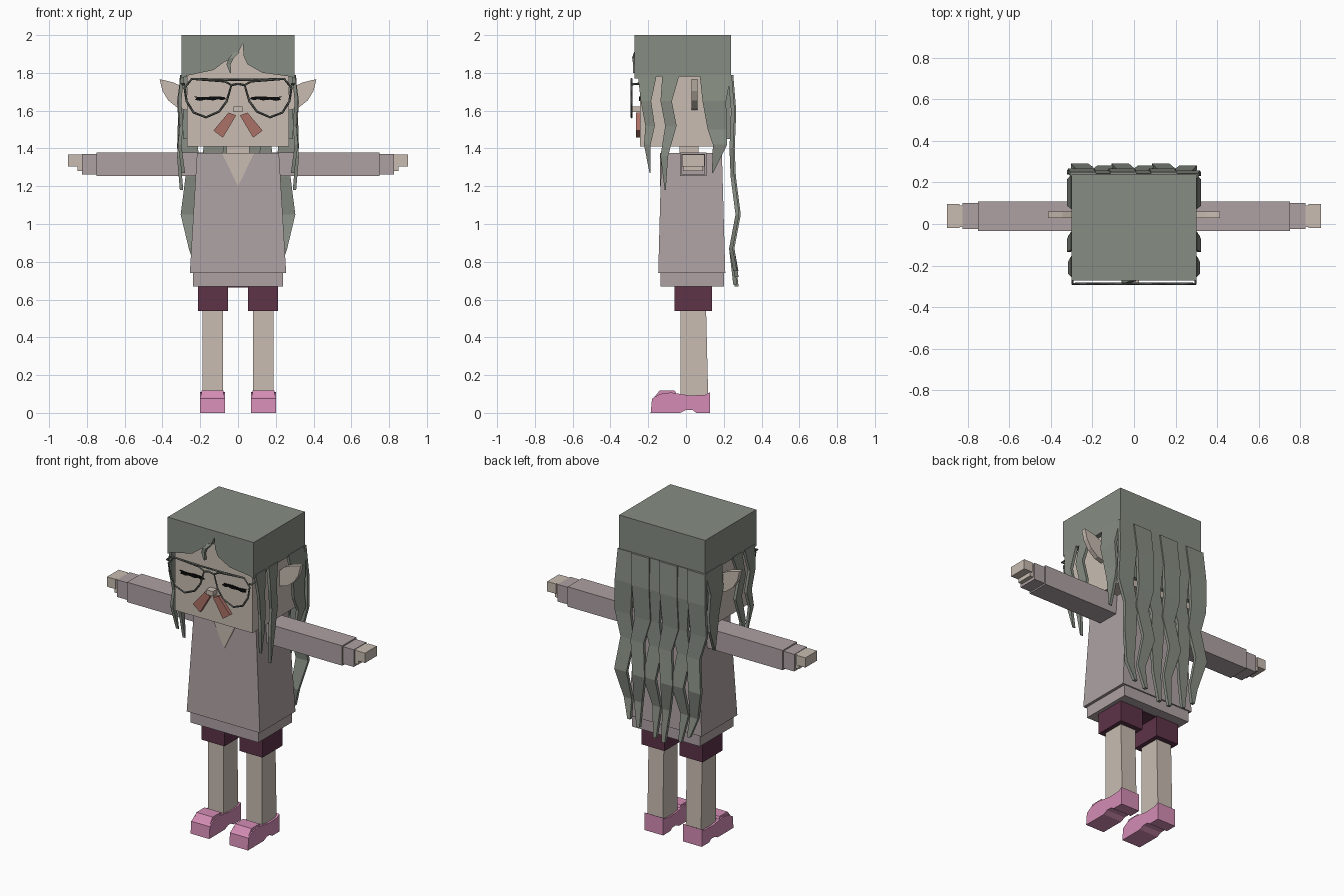
import bpy
import bmesh
from mathutils import Vector

cube = bpy.data.objects.get("Cube")
if cube:
    bpy.data.objects.remove(cube, do_unlink=True)


def material(name, r, g, b):
    m = bpy.data.materials.new(name)
    m.use_nodes = True
    m.diffuse_color = (r, g, b, 1)
    bsdf = m.node_tree.nodes["Principled BSDF"]
    bsdf.inputs["Base Color"].default_value = (r, g, b, 1)
    bsdf.inputs["Roughness"].default_value = 0.9
    return m


HAIR = material("grey_green_hair", .24, .264, .225)
SKIN = material("pale_skin", .58, .505, .44)
KNIT = material("mauve_knit", .42, .358, .367)
PINK = material("pink_shoe", .66, .265, .46)
PLUM = material("plum_cloth", .11, .033, .064)
RED = material("dusty_red", .41, .165, .135)
BLACK = material("black", .003, .003, .003)
METAL = material("dark_frame", .085, .095, .085)


def finish(name, bm, mat):
    bmesh.ops.recalc_face_normals(bm, faces=bm.faces)
    mesh = bpy.data.meshes.new(name)
    bm.to_mesh(mesh)
    bm.free()
    mesh.materials.append(mat)
    ob = bpy.data.objects.new(name, mesh)
    bpy.context.collection.objects.link(ob)
    return ob


def loft(name, rings, mat):
    """Skin a closed solid through rings of equal vertex count."""
    bm = bmesh.new()
    loops = [[bm.verts.new(p) for p in ring] for ring in rings]
    n = len(loops[0])
    for a, b in zip(loops, loops[1:]):
        for i in range(n):
            j = (i + 1) % n
            bm.faces.new((a[i], a[j], b[j], b[i]))
    bm.faces.new(loops[0])
    bm.faces.new(loops[-1])
    return finish(name, bm, mat)


def rect(x0, x1, y0, y1, z):
    return [(x0, y0, z), (x1, y0, z), (x1, y1, z), (x0, y1, z)]


def box(name, x0, x1, y0, y1, z0, z1, mat):
    return loft(name, [rect(x0, x1, y0, y1, z0), rect(x0, x1, y0, y1, z1)], mat)


def plate(name, pts, y0, y1, mat, s=1):
    """Extrude an (x, z) outline along y."""
    return loft(name, [[(s * x, y, z) for x, z in pts] for y in (y0, y1)], mat)


def strand(name, path, side, thick=.018):
    """Flat lock of hair; path holds (across, depth, z, width)."""
    rings = []
    for a, d, z, w in path:
        ring = []
        for u, v in ((-1, 0), (1, 0), (1, 1), (-1, 1)):
            across, depth = a + u * w / 2, d + v * thick
            ring.append((side * depth, across, z) if side else (across, depth, z))
        rings.append(ring)
    return loft(name, rings, HAIR)


def wire(name, pts, closed=False):
    """Thin square wire turned into a mesh."""
    cu = bpy.data.curves.new(name, "CURVE")
    cu.dimensions = "3D"
    cu.bevel_depth = .006
    cu.bevel_resolution = 0
    cu.use_fill_caps = True
    sp = cu.splines.new("POLY")
    sp.points.add(len(pts) - 1)
    for p, co in zip(sp.points, pts):
        p.co = (*co, 1)
    sp.use_cyclic_u = closed
    cu.materials.append(METAL)
    ob = bpy.data.objects.new(name, cu)
    bpy.context.collection.objects.link(ob)
    bpy.ops.object.select_all(action="DESELECT")
    ob.select_set(True)
    bpy.context.view_layer.objects.active = ob
    bpy.ops.object.convert(target="MESH")


# Head, neck and hair cap
box("head", -.27, .27, -.243, .21, 1.41, 1.97, SKIN)
box("neck", -.06, .06, -.035, .065, 1.36, 1.42, SKIN)
box("hair_cap", -.3, .3, -.235, .237, 1.78, 2, HAIR)
plate("fringe", [(-.3, 2), (-.3, 1.77), (-.27, 1.785), (-.13, 1.815), (-.07, 1.86),
                 (-.03, 1.87), (0, 1.905), (.025, 1.955), (.03, 1.89), (.05, 1.845),
                 (.13, 1.8), (.28, 1.78), (.3, 1.77), (.3, 2)], -.272, -.235, HAIR)
strand("fringe_lock", [(-.005, -.275, 1.91, .03), (-.035, -.285, 1.88, .025),
                       (-.05, -.28, 1.845, .022), (-.04, -.28, 1.8, .006)], 0)

# Torso and clothing
loft("sweater", [rect(-.255, .255, -.147, .208, .74),
                 rect(-.217, .217, -.13, .19, 1.375)], KNIT)
box("sweater_hem", -.237, .237, -.135, .2, .67, .745, KNIT)
plate("neckline", [(-.085, 1.375), (0, 1.2), (.085, 1.375)], -.138, -.129, SKIN)
box("hips", -.06, .06, -.05, .13, .665, .7, PLUM)

SIDE_LOCKS = {
    "front": [(-.205, .285, 1.79, .1), (-.212, .3, 1.65, .055), (-.19, .29, 1.52, .05),
              (-.205, .3, 1.42, .035), (-.19, .28, 1.27, .006)],
    "middle": [(-.08, .285, 1.79, .09), (-.105, .305, 1.65, .06), (-.08, .295, 1.52, .06),
               (-.115, .305, 1.36, .04), (-.11, .29, 1.18, .006)],
    "rear": [(.155, .285, 1.79, .165), (.15, .305, 1.65, .125), (.165, .295, 1.5, .1),
             (.18, .305, 1.42, .075), (.14, .285, 1.27, .006)],
}

SHOE = [(-.187, 0), (-.03, 0), (0, .015), (.035, .015), (.055, 0), (.128, 0),
        (.128, .11), (.1, .095), (.02, .092), (-.03, .1), (-.08, .108),
        (-.14, .1), (-.18, .075)]

LENS = [(.035, 1.735), (.06, 1.65), (.1, 1.595), (.17, 1.565), (.235, 1.59),
        (.272, 1.65), (.283, 1.72), (.245, 1.768), (.07, 1.755)]

LASH = [(.062, 1.662), (.085, 1.655), (.105, 1.661), (.13, 1.654), (.17, 1.658),
        (.2, 1.652), (.228, 1.657), (.22, 1.668), (.235, 1.675), (.18, 1.671),
        (.13, 1.676), (.075, 1.673)]

EAR = [(.26, 1.69), (.3, 1.73), (.345, 1.75), (.415, 1.767), (.4, 1.705),
       (.37, 1.655), (.32, 1.615), (.26, 1.6)]

for s, side in ((1, "left"), (-1, "right")):
    def pair(x0, x1):
        return sorted((s * x0, s * x1))

    # Arms
    box(side + "_sleeve", *pair(.18, .75), -.033, .108, 1.253, 1.378, KNIT)
    box(side + "_cuff", *pair(.74, .825), -.025, .1, 1.262, 1.37, KNIT)
    box(side + "_palm", *pair(.82, .85), -.015, .09, 1.28, 1.367, SKIN)
    box(side + "_fingers", *pair(.84, .9), -.02, .097, 1.305, 1.367, SKIN)

    # Legs and shoes
    box(side + "_shorts", *pair(.053, .213), -.06, .138, .54, .68, PLUM)
    a, b = pair(.08, .187)
    loft(side + "_leg", [rect(a, b, -.03, .118, .06), rect(a, b, -.03, .106, .56)], SKIN)
    loft(side + "_shoe", [[(x, y, z) for y, z in SHOE] for x in pair(.07, .2)], PINK)
    a, b = pair(.078, .192)
    loft(side + "_shoe_upper", [rect(a, b, -.17, -.04, .08),
                                rect(a, b, -.14, -.06, .118)], PINK)

    # Face
    plate(side + "_ear", EAR, .03, .06, SKIN, s)
    plate(side + "_closed_eye", LASH, -.25, -.242, BLACK, s)
    plate(side + "_moustache", [(.01, 1.575), (.05, 1.59), (.13, 1.495), (.08, 1.457)],
          -.265, -.24, RED, s)
    wire(side + "_lens_rim", [(s * x, -.288, z) for x, z in LENS], True)
    wire(side + "_temple", [(s * .28, -.288, 1.74), (s * .296, -.288, 1.74),
                            (s * .296, -.2, 1.745)])

    # Hair at the temples
    for name, path in SIDE_LOCKS.items():
        strand(f"{side}_{name}_lock", path, s)

# Nose and bridge of the glasses
box("nose", -.024, .024, -.285, -.24, 1.592, 1.622, SKIN)
wire("bridge", [(-.037, -.288, 1.735), (0, -.288, 1.742), (.037, -.288, 1.735)])
wire("brow_bar", [(-.245, -.288, 1.768), (-.07, -.288, 1.763), (.07, -.288, 1.763),
                  (.245, -.288, 1.768)])

# Long back hair: a sheet that breaks into wavy locks
box("back_hair", -.29, .29, .2, .236, 1.45, 1.79, HAIR)
HEIGHTS = (1.79, 1.6, 1.4, 1.25, 1.05, .87)
WIDTHS = (.125, .12, .11, .09, .085, .055)
DEPTHS = (.222, .238, .23, .236, .262, .228)
SWAY = (0, .012, .022, -.012, .016, -.012)
LOCKS = [(.245, 1, .75), (.145, -1, .72), (.045, 1, .68),
         (-.05, -1, .67), (-.15, 1, .7), (-.245, -1, .75)]
for i, (x, turn, tip) in enumerate(LOCKS):
    out = .008 * (i % 2)
    path = [(x + turn * k, d + out, z, w)
            for k, d, z, w in zip(SWAY, DEPTHS, HEIGHTS, WIDTHS)]
    path.append((x * .9 - turn * .01, .25 + out, tip, .02))
    strand(f"back_lock_{i + 1}", path, 0, .02)
